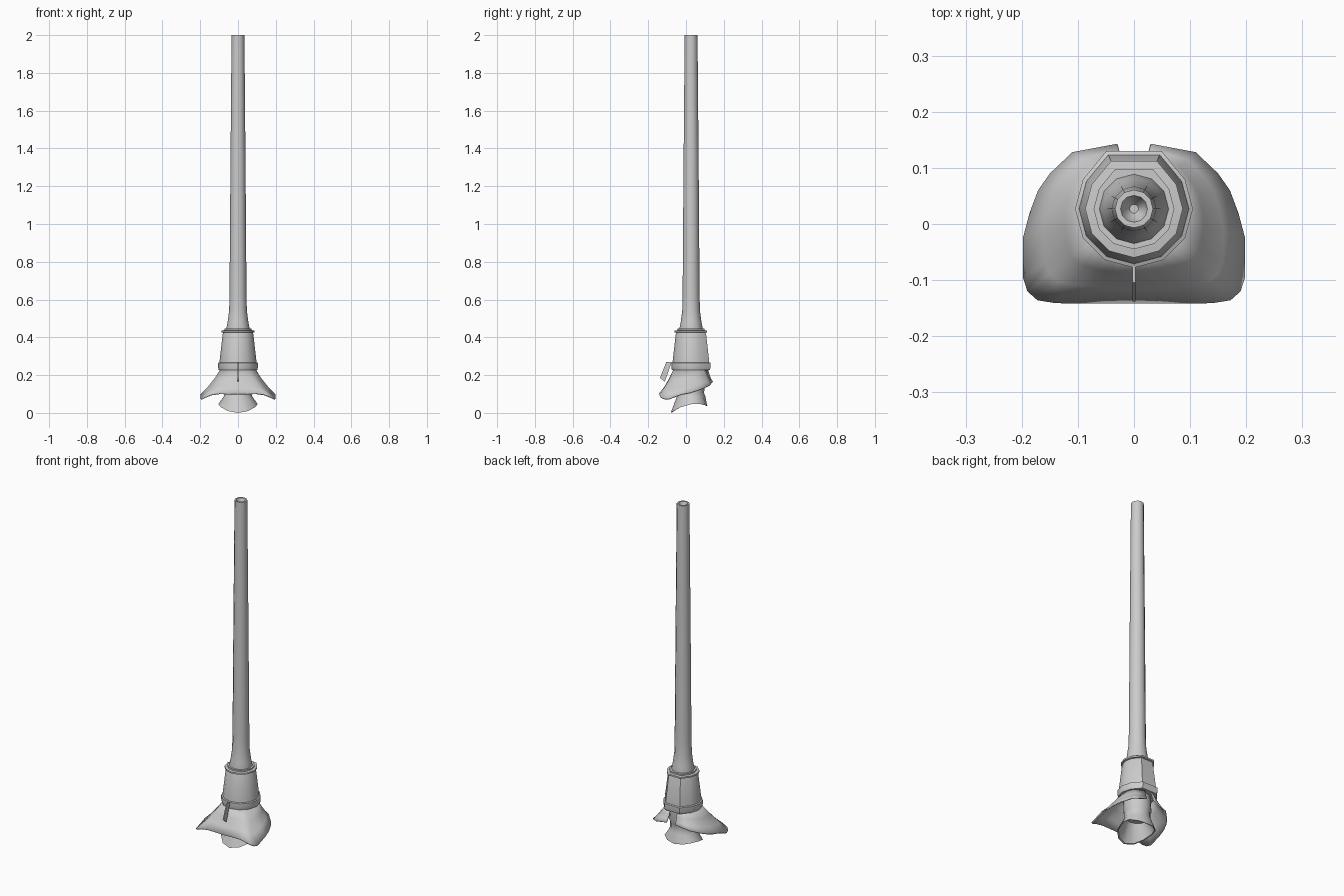
import bpy, bmesh, math
from mathutils import Vector

if "Cube" in bpy.data.objects:
    bpy.data.objects.remove(bpy.data.objects["Cube"])

CY = 0.027  # the shaft axis sits slightly behind the centre


def finish(bm, name, angle=40):
    bmesh.ops.recalc_face_normals(bm, faces=bm.faces)
    me = bpy.data.meshes.new(name)
    bm.to_mesh(me)
    bm.free()
    ob = bpy.data.objects.new(name, me)
    bpy.context.collection.objects.link(ob)
    bpy.ops.object.select_all(action='DESELECT')
    ob.select_set(True)
    bpy.context.view_layer.objects.active = ob
    bpy.ops.object.shade_smooth_by_angle(angle=math.radians(angle))
    return ob


def loft(name, rings, closed=True, cap_start=False, cap_end=False, angle=40):
    bm = bmesh.new()
    rows = [[bm.verts.new(p) for p in r] for r in rings]
    n = len(rows[0])
    for a, b in zip(rows, rows[1:]):
        for i in range(n if closed else n - 1):
            j = (i + 1) % n
            bm.faces.new((a[i], a[j], b[j], b[i]))
    if cap_start:
        bm.faces.new(rows[0])
    if cap_end:
        bm.faces.new(rows[-1])
    return finish(bm, name, angle)


def circle(r, z, n=12):
    return [Vector((r * math.sin(2 * math.pi * i / n),
                    CY - r * math.cos(2 * math.pi * i / n), z)) for i in range(n)]


def flat_back(r, z):
    # twelve-sided ring whose rear corner is cut into one flat panel
    pts = circle(r, z)
    del pts[6]
    for i, s in ((5, 1), (6, -1)):
        pts[i] = Vector((s * 0.47 * r, CY + 0.98 * r, z))
    return pts


# tapered shaft with a hollow tip
shaft = [(0.062, 0.42), (0.062, 0.445), (0.055, 0.48), (0.047, 0.54), (0.045, 0.62),
         (0.040, 1.3), (0.034, 2.0), (0.024, 2.0), (0.018, 1.98), (0.008, 1.965)]
loft("shaft", [circle(r, z) for r, z in shaft], cap_start=True, cap_end=True)

# socket body with lower band and upper collars
socket = [(0.085, 0.228), (0.102, 0.228), (0.105, 0.24), (0.105, 0.265), (0.098, 0.268),
          (0.097, 0.28), (0.081, 0.418), (0.078, 0.425), (0.087, 0.427), (0.087, 0.436),
          (0.072, 0.438), (0.072, 0.446), (0.055, 0.446)]
loft("socket", [flat_back(r, z) for r, z in socket], cap_start=True, cap_end=True)

# flared hand guard, open at the back
half = [(0, -.142, .100), (.05, -.142, .102), (.10, -.142, .103), (.14, -.141, .098),
        (.172, -.136, .086), (.19, -.12, .077), (.198, -.095, .074), (.198, -.025, .100),
        (.186, .02, .107), (.171, .06, .120), (.150, .09, .131), (.11, .128, .148),
        (.03, .143, .166)]
edge = [Vector((-x, y, z)) for x, y, z in half[:0:-1]] + [Vector(p) for p in half]
top = []
for p in edge:
    d = Vector((p.x, p.y - CY, 0)).normalized() * 0.091
    top.append(Vector((d.x, CY + d.y, 0.235)))
rows = []
for t in (0, 0.33, 0.66, 1):
    sag = 0.01 * math.sin(math.pi * t)
    rows.append([a.lerp(b, t) - Vector((0, 0, sag)) for a, b in zip(top, edge)])
guard = loft("hand_guard", rows, closed=False, angle=45)
sol = guard.modifiers.new("thickness", 'SOLIDIFY')
sol.thickness = 0.006
sol.offset = -1

# thin sighting fin on the front of the guard
side = [(-0.076, 0.268), (-0.104, 0.27), (-0.138, 0.185), (-0.112, 0.165)]
loft("front_fin", [[Vector((x, y, z)) for y, z in side] for x in (-0.003, 0.003)],
     cap_start=True, cap_end=True)


# flared butt with a scooped rim and a recessed underside
def rim(r, lift):
    pts = circle(r, 0, 12)
    for p in pts:
        c = (p.y - CY) / r
        p.z = 0.05 + lift + 0.018 * c - 0.028 * c * c
        p.y -= 0.004 if c < 0 else 0.018 * c
    return pts


butt = [circle(0.070, 0.235), circle(0.075, 0.15), circle(0.071, 0.14), circle(0.069, 0.105),
        circle(0.075, 0.088), rim(0.104, 0), rim(0.097, 0.002),
        circle(0.068, 0.09), circle(0.060, 0.11)]
lowest = min(p.z for p in butt[5])
for p in butt[5] + butt[6]:
    p.z -= lowest
loft("butt", butt, cap_start=True, cap_end=True)
